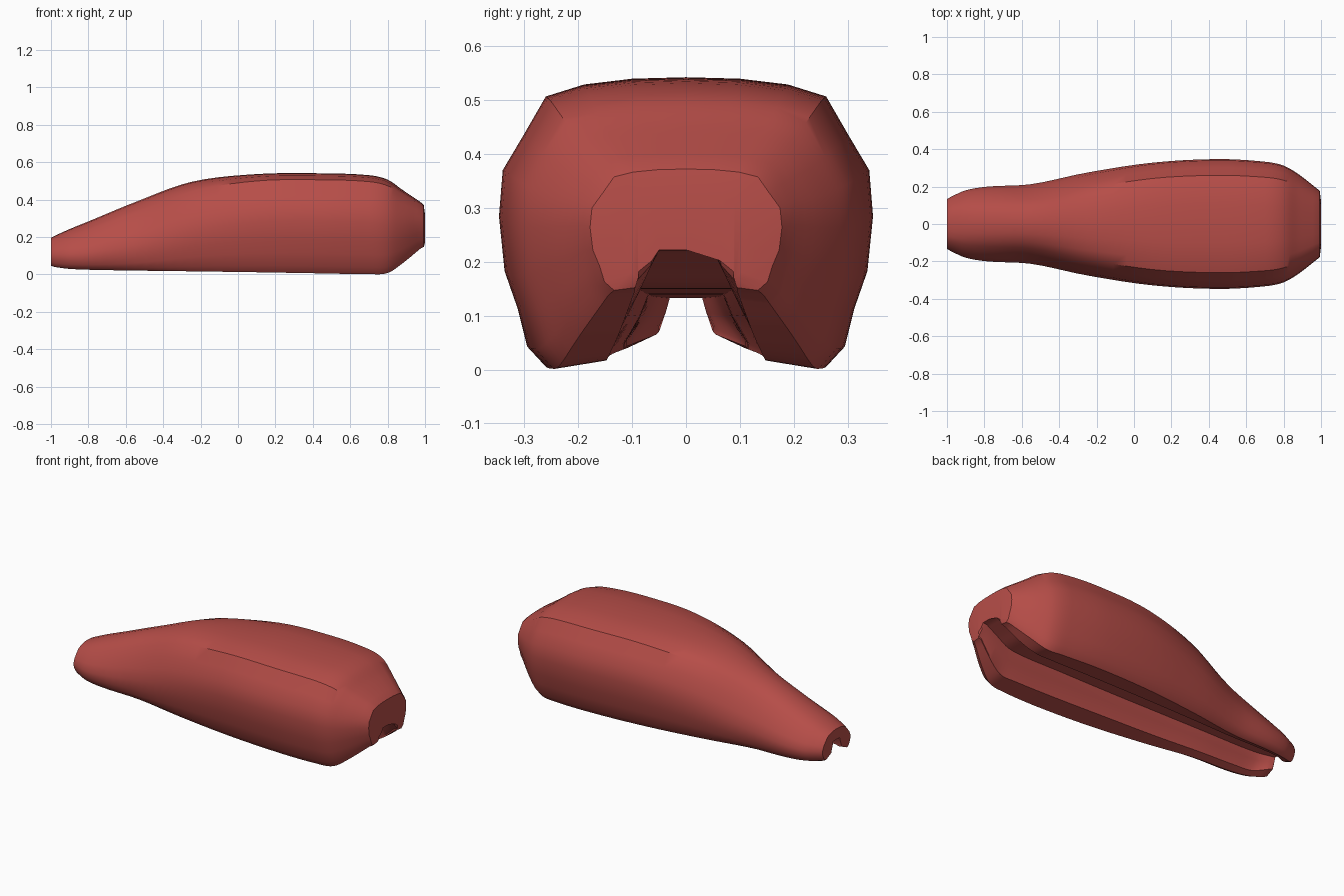
import bpy, bmesh

if "Cube" in bpy.data.objects:
    bpy.data.objects.remove(bpy.data.objects["Cube"])

# Outer half profiles, as fractions of half width and of height
FULL = [(0, 1), (.29, .995), (.55, .975), (.75, .935), (.87, .80), (.98, .68),
        (1, .52), (.97, .33), (.90, .20), (.85, .07), (.75, 0)]
SLIM = [(0, 1), (.25, .98), (.45, .92), (.60, .83), (.76, .69), (.90, .53),
        (1, .36), (.98, .20), (.92, .10), (.85, .03), (.75, 0)]

# x, half width, top, bottom, fullness, lip y, lip z, ceiling y, ceiling z
KEYS = [
    (-.98, .145, .207, .040, .30, .055, .065, .035, .133),
    (-.90, .180, .243, .030, .10, .100, .047, .055, .135),
    (-.78, .200, .292, .025, .00, .110, .043, .065, .137),
    (-.55, .213, .387, .021, .10, .115, .038, .070, .140),
    (-.25, .275, .495, .017, .60, .130, .032, .080, .145),
    (.10, .328, .537, .012, .95, .140, .027, .088, .148),
    (.45, .347, .541, .006, 1, .147, .021, .090, .150),
    (.70, .333, .531, .002, 1, .147, .018, .090, .150),
    (.80, .312, .507, .008, 1, .145, .022, .085, .160),
    (.88, .266, .452, .060, 1, .125, .065, .070, .188),
    (.975, .192, .388, .138, 1, .095, .145, .050, .220),
]
FRONT_CAP = (-1, .133, .197, .047, .30, .050, .070, .030, .133)
REAR_CAPS = [(.993, .178, .372, .147, 1, .094, .152, .050, .221),
             (1, .120, .320, .170, 1, .088, .172, .050, .222)]


def tangent(i):
    a, b = KEYS[max(i - 1, 0)], KEYS[min(i + 1, len(KEYS) - 1)]
    return [(q - p) / (b[0] - a[0]) for p, q in zip(a, b)]


def smooth_stations(steps=5):
    """Cubic interpolation of the key stations along x."""
    out = []
    for i in range(len(KEYS) - 1):
        a, b, ta, tb = KEYS[i], KEYS[i + 1], tangent(i), tangent(i + 1)
        h = b[0] - a[0]
        for s in range(steps):
            t = s / steps
            c = (2*t**3 - 3*t**2 + 1, (t**3 - 2*t**2 + t) * h,
                 3*t**2 - 2*t**3, (t**3 - t**2) * h)
            out.append([c[0]*p + c[1]*m + c[2]*q + c[3]*n
                        for p, m, q, n in zip(a, ta, b, tb)])
            out[-1][0] = a[0] + t * h
    return out + [KEYS[-1]]


def section(st):
    """Closed loop: outer skin, lip, channel wall and channel ceiling."""
    x, hw, zt, zb, full, ly, lz, cy, cz = st
    half = []
    for (u0, v0), (u1, v1) in zip(SLIM, FULL):
        u, v = u0 + (u1 - u0) * full, v0 + (v1 - v0) * full
        half.append((u * hw, zb + v * (zt - zb)))
    half += [(ly, lz), (ly, lz + .01),
             (cy + (ly - cy) * .35, lz + (cz - lz) * .6), (cy, cz), (0, cz)]
    mirrored = [(-y, z) for y, z in half[-2:0:-1]]
    return [(x, y, z) for y, z in half + mirrored]


# Body shell with a channel along the underside
bm = bmesh.new()
rings = [[bm.verts.new(p) for p in section(s)]
         for s in [FRONT_CAP] + smooth_stations() + REAR_CAPS]
for a, b in zip(rings, rings[1:]):
    for i in range(len(a)):
        j = (i + 1) % len(a)
        bm.faces.new((a[i], a[j], b[j], b[i]))
caps = [bm.faces.new(rings[0]), bm.faces.new(rings[-1])]
bmesh.ops.triangulate(bm, faces=caps, ngon_method='EAR_CLIP')
bmesh.ops.recalc_face_normals(bm, faces=bm.faces)
mesh = bpy.data.meshes.new("body_shell")
bm.to_mesh(mesh)
bm.free()

red = bpy.data.materials.new("brick_red")
red.diffuse_color = (.47, .075, .065, 1)
red.use_nodes = True
red.node_tree.nodes["Principled BSDF"].inputs["Base Color"].default_value = red.diffuse_color
mesh.materials.append(red)

body = bpy.data.objects.new("body_shell", mesh)
bpy.context.collection.objects.link(body)
bpy.context.view_layer.objects.active = body
body.select_set(True)
bpy.ops.object.shade_smooth_by_angle(angle=.62)
